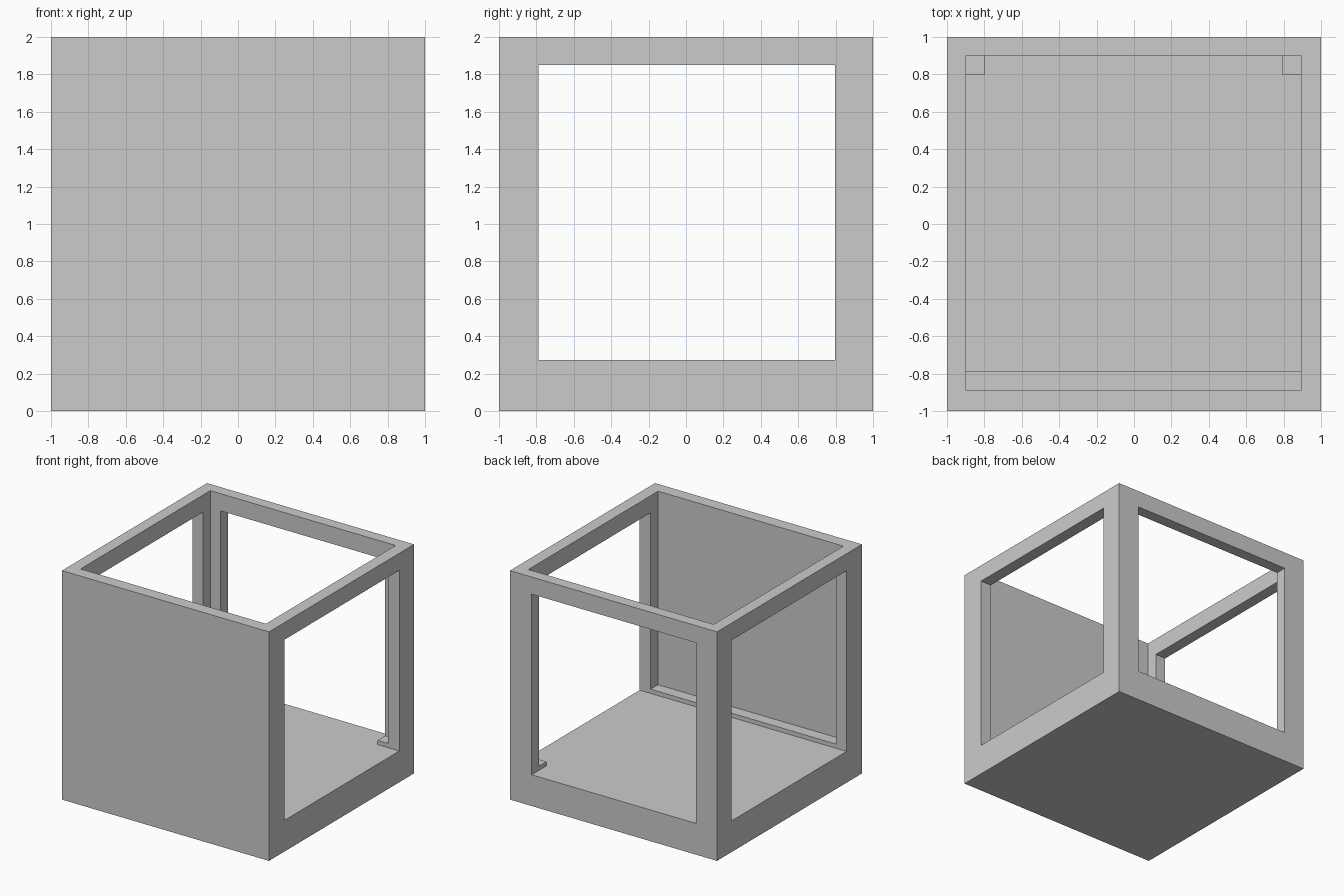
import bpy

if "Cube" in bpy.data.objects:
    bpy.data.objects.remove(bpy.data.objects["Cube"])


def box(name, lo, hi):
    """Axis-aligned box between two corners."""
    centre = [(a + b) / 2 for a, b in zip(lo, hi)]
    bpy.ops.mesh.primitive_cube_add(size=1, location=centre)
    obj = bpy.context.object
    obj.name = name
    obj.scale = [b - a for a, b in zip(lo, hi)]
    bpy.ops.object.transform_apply(location=True, rotation=False, scale=True)
    return obj


def carve(target, cutter):
    """Subtract the cutter from the target and remove it."""
    cutter.hide_render = True
    mod = target.modifiers.new("carve", "BOOLEAN")
    mod.operation = "DIFFERENCE"
    mod.solver = "EXACT"
    mod.object = cutter
    bpy.context.view_layer.objects.active = target
    bpy.ops.object.modifier_apply(modifier=mod.name)
    bpy.data.objects.remove(cutter, do_unlink=True)


SILL, LINTEL = 0.273, 1.85

# Outer block
shell = box("open_box_shell", (-1, -1, 0), (1, 1, 2))

# Inner room, open at the top; its floor remains as the raised ledges
carve(shell, box("room_cutter", (-0.898, -0.89, 0.31), (0.893, 0.9, 2.2)))

# Window pair through the left and right walls
carve(shell, box("side_window_cutter", (-1.2, -0.788, SILL), (1.2, 0.797, LINTEL)))

# Back window, which stops at the front ledge
carve(shell, box("back_window_cutter", (-0.797, -0.788, SILL), (0.791, 1.2, LINTEL)))
